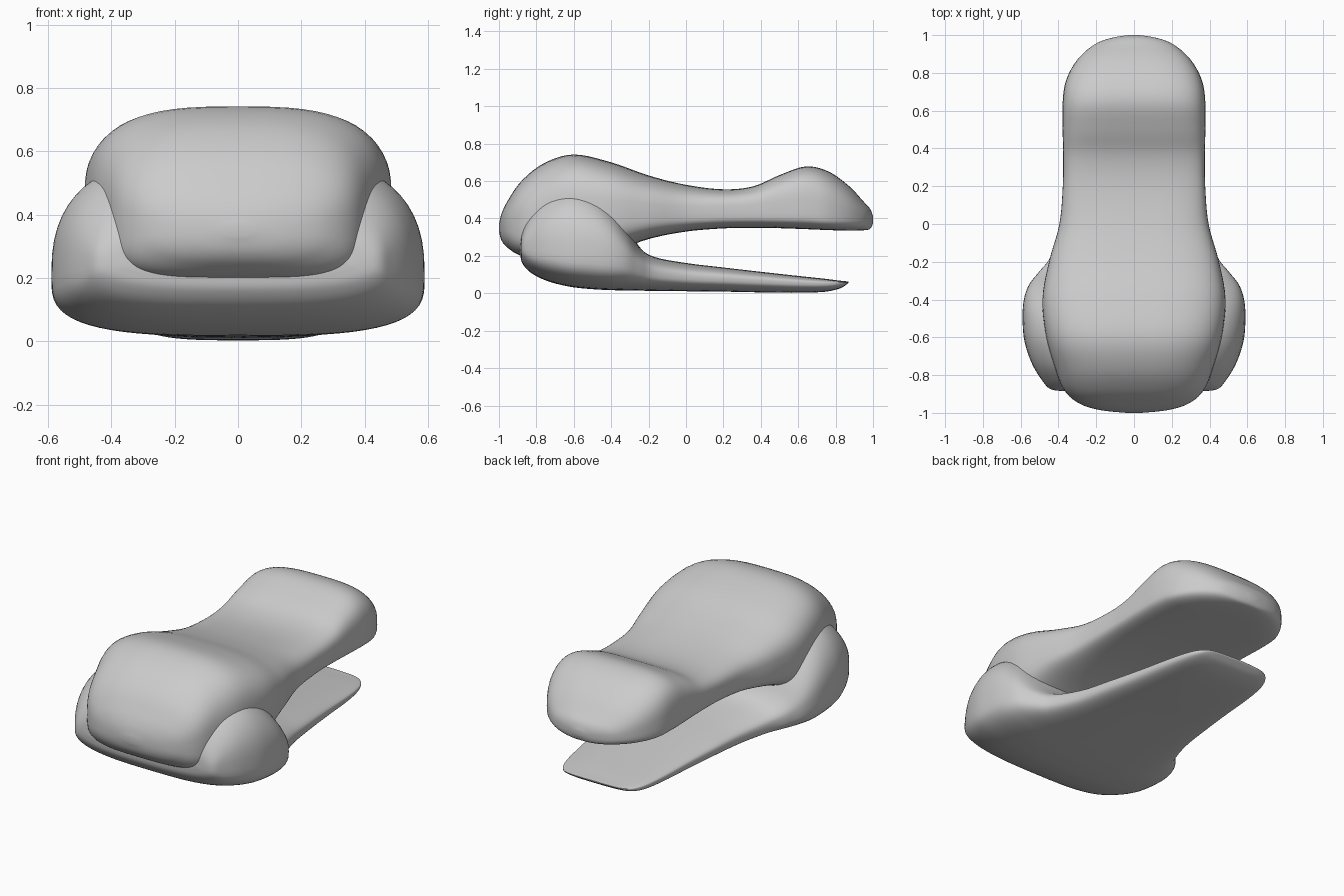
import bpy, bmesh, math
from mathutils import Vector

cube = bpy.data.objects.get("Cube")
if cube:
    bpy.data.objects.remove(cube)

grey = bpy.data.materials.new("plain grey")
grey.use_nodes = True
grey.diffuse_color = (0.6, 0.6, 0.6, 1)
grey.node_tree.nodes["Principled BSDF"].inputs["Base Color"].default_value = (0.6, 0.6, 0.6, 1)

SIDES = 64
STEPS = 5


def spline(a, b, c, d, t):
    """Smooth value between b and c."""
    return 0.5 * (2 * b + (c - a) * t + (2 * a - 5 * b + 4 * c - d) * t * t
                  + (3 * b - a - 3 * c + d) * t ** 3)


def resample(rows):
    rows = [rows[0]] + rows + [rows[-1]]
    out = []
    for i in range(1, len(rows) - 2):
        for s in range(STEPS):
            out.append([spline(*v, s / STEPS) for v in zip(*rows[i - 1:i + 3])])
    return out + [list(rows[-1])]


def section(y, w, low, mid, top, power_up, power_down):
    """Rounded cross-section, widest at mid, with its own top and bottom roundness."""
    ring = []
    for k in range(SIDES):
        a = 2 * math.pi * k / SIDES
        c, s = math.cos(a), math.sin(a)
        p = power_up if s >= 0 else power_down
        h = (top - mid) if s >= 0 else (mid - low)
        x = math.copysign(abs(c) ** (2 / p), c) * w
        z = mid + math.copysign(abs(s) ** (2 / p), s) * h
        ring.append(Vector((x, y, z)))
    return ring


def loft(name, rows):
    bm = bmesh.new()
    rings = [[bm.verts.new(p) for p in section(*r)] for r in resample(rows)]
    for a, b in zip(rings, rings[1:]):
        for k in range(SIDES):
            j = (k + 1) % SIDES
            bm.faces.new((a[k], a[j], b[j], b[k]))
    bm.faces.new(rings[0])
    bm.faces.new(rings[-1])
    bmesh.ops.recalc_face_normals(bm, faces=bm.faces)
    mesh = bpy.data.meshes.new(name)
    bm.to_mesh(mesh)
    bm.free()
    mesh.materials.append(grey)
    ob = bpy.data.objects.new(name, mesh)
    bpy.context.collection.objects.link(ob)
    bpy.ops.object.select_all(action="DESELECT")
    ob.select_set(True)
    bpy.context.view_layer.objects.active = ob
    bpy.ops.object.shade_smooth_by_angle(angle=math.radians(50))
    return ob


# Upper body: y, half width, bottom, widest height, top, top and bottom roundness
loft("upper_body", [
    (-1.0, .04, .33, .35, .37, 2, 2),
    (-.985, .18, .28, .35, .43, 2.4, 2.4),
    (-.95, .29, .24, .36, .50, 2.8, 3),
    (-.88, .37, .20, .37, .60, 3, 4),
    (-.76, .42, .18, .40, .695, 3, 4),
    (-.60, .465, .18, .45, .742, 3, 4),
    (-.40, .485, .22, .45, .70, 3, 4),
    (-.20, .45, .29, .44, .63, 3, 4),
    (0, .395, .33, .43, .58, 3.2, 4),
    (.20, .377, .347, .43, .556, 3.8, 4),
    (.36, .375, .35, .43, .572, 4, 4),
    (.50, .378, .348, .43, .632, 4, 4),
    (.64, .378, .343, .43, .678, 3.8, 4),
    (.76, .36, .338, .42, .652, 3.4, 4),
    (.87, .30, .335, .41, .575, 3, 3.5),
    (.95, .21, .337, .40, .49, 2.6, 3),
    (.985, .12, .345, .40, .45, 2.3, 2.6),
    (1.0, .03, .375, .395, .41, 2, 2),
])

# Lower jaw: bulging cheeks that sink into a thin tongue
loft("lower_jaw", [
    (-.885, .36, .20, .24, .28, 2, 2),
    (-.875, .44, .16, .24, .36, 2.6, 2.6),
    (-.83, .485, .11, .23, .46, 2.8, 3),
    (-.74, .54, .065, .22, .555, 2.8, 3),
    (-.62, .58, .035, .20, .60, 2.8, 3),
    (-.50, .59, .022, .20, .57, 2.8, 3.2),
    (-.40, .583, .017, .19, .49, 2.8, 3.2),
    (-.32, .555, .015, .17, .375, 2.8, 3),
    (-.25, .50, .014, .14, .25, 2.8, 3),
    (-.17, .44, .013, .11, .195, 2.8, 3),
    (0, .38, .011, .09, .162, 2.8, 3),
    (.20, .345, .009, .08, .138, 2.8, 3),
    (.40, .315, .005, .07, .115, 2.8, 3),
    (.60, .29, .003, .06, .093, 2.8, 3),
    (.74, .265, .008, .055, .078, 2.8, 3),
    (.82, .23, .025, .055, .068, 2.8, 3),
    (.86, .17, .048, .058, .064, 2.5, 2.5),
    (.87, .06, .057, .06, .062, 2, 2),
])
